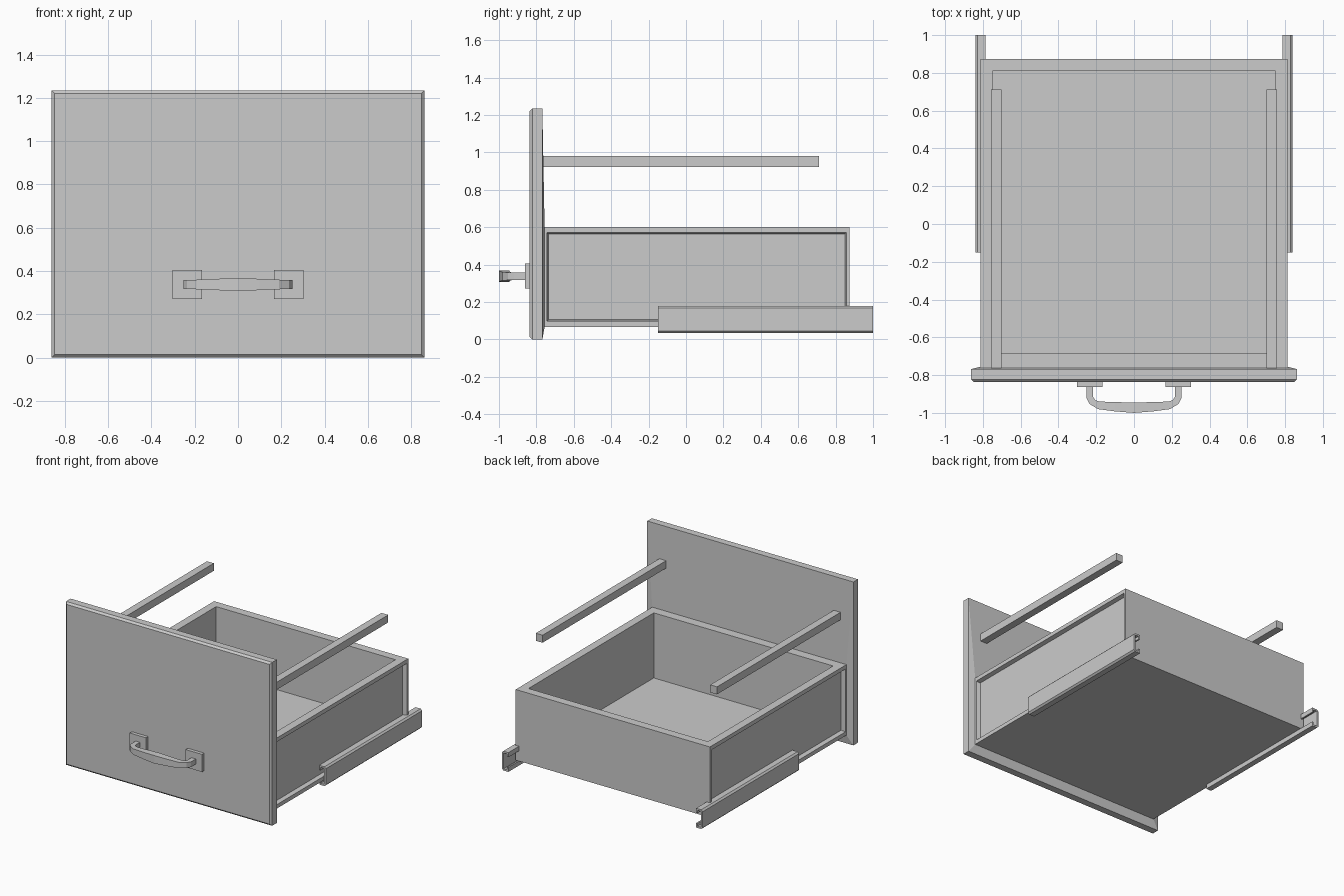
import bpy, bmesh
from mathutils import Vector

if "Cube" in bpy.data.objects:
    bpy.data.objects.remove(bpy.data.objects["Cube"])


def finish(name, bm, mirror=False):
    bmesh.ops.recalc_face_normals(bm, faces=bm.faces)
    me = bpy.data.meshes.new(name)
    bm.to_mesh(me)
    bm.free()
    ob = bpy.data.objects.new(name, me)
    bpy.context.collection.objects.link(ob)
    if mirror:
        ob.modifiers.new("Mirror", 'MIRROR').use_axis[0] = True
    return ob


def block(lo, hi):
    """Box mesh between two corners."""
    bm = bmesh.new()
    bmesh.ops.create_cube(bm, size=1)
    lo, hi = Vector(lo), Vector(hi)
    for v in bm.verts:
        v.co = Vector([lo[i] if v.co[i] < 0 else hi[i] for i in range(3)])
    bm.normal_update()
    return bm


def facing(bm, direction):
    return max(bm.faces, key=lambda f: f.normal.dot(Vector(direction)))


def step(bm, face, lo, hi):
    """Inset a rectangular face and move its inner loop to the given bounds."""
    bmesh.ops.inset_individual(bm, faces=[face], thickness=0.005)
    c = face.calc_center_median()
    for v in face.verts:
        v.co = Vector([lo[i] if v.co[i] < c[i] else hi[i] for i in range(3)])


def sweep(sections):
    """Skin a list of equal-length point loops into a capped solid."""
    bm = bmesh.new()
    rings = [[bm.verts.new(p) for p in s] for s in sections]
    n = len(rings[0])
    for a, b in zip(rings, rings[1:]):
        for i in range(n):
            j = (i + 1) % n
            bm.faces.new((a[i], a[j], b[j], b[i]))
    bm.faces.new(rings[0][::-1])
    bm.faces.new(rings[-1])
    return bm


# Front panel: chamfered front, back rising slightly towards the box outline
bm = block((-.862, -.822, 0), (.862, -.768, 1.235))
front, back = facing(bm, (0, -1, 0)), facing(bm, (0, 1, 0))
step(bm, front, (-.848, -.836, .014), (.848, -.836, 1.221))
step(bm, back, (-.812, -.756, .068), (.812, -.756, .602))
finish("front_panel", bm)

# Drawer box: open top, recessed side faces
bm = block((-.812, -.757, .068), (.812, .874, .602))
top = facing(bm, (0, 0, 1))
sides = [(s, facing(bm, (s, 0, 0))) for s in (-1, 1)]
for z in (.602, .11):
    step(bm, top, (-.75, -.686, z), (.75, .81, z))
for s, face in sides:
    step(bm, face, (s * .812, -.744, .098), (s * .812, .858, .572))
    step(bm, face, (s * .782, -.736, .106), (s * .782, .85, .564))
finish("drawer_box", bm)

# Hanging file rails
finish("file_rail", block((.701, -.775, .923), (.758, .712, .98)), True)

# Runner channels: C profile opening inward, with lips
profile = [(.785, .145), (.785, .18), (.828, .18), (.84, .168), (.84, .046),
           (.828, .034), (.785, .034), (.785, .068), (.797, .068),
           (.797, .047), (.825, .047), (.825, .167), (.797, .167), (.797, .145)]
finish("runner_channel",
       sweep([[(x, y, z) for x, z in profile] for y in (-.15, 1.0)]), True)

# Handle mounting plates
finish("handle_plate", block((.166, -.862, .272), (.302, -.83, .405)), True)

# Handle bar: outer and inner plan points with half height
half = [((.252, -.85), (.216, -.85), .019),
        ((.252, -.92), (.216, -.915), .020),
        ((.235, -.953), (.206, -.932), .021),
        ((.19, -.98), (.183, -.94), .022),
        ((.10, -.992), (.10, -.943), .026),
        ((.0, -1.0), (.0, -.945), .030)]
full = half + [((-o[0], o[1]), (-i[0], i[1]), h) for o, i, h in half[-2::-1]]
zc = .338
finish("handle_bar", sweep([[(*o, zc - h), (*o, zc + h), (*i, zc + h), (*i, zc - h)]
                            for o, i, h in full]))
